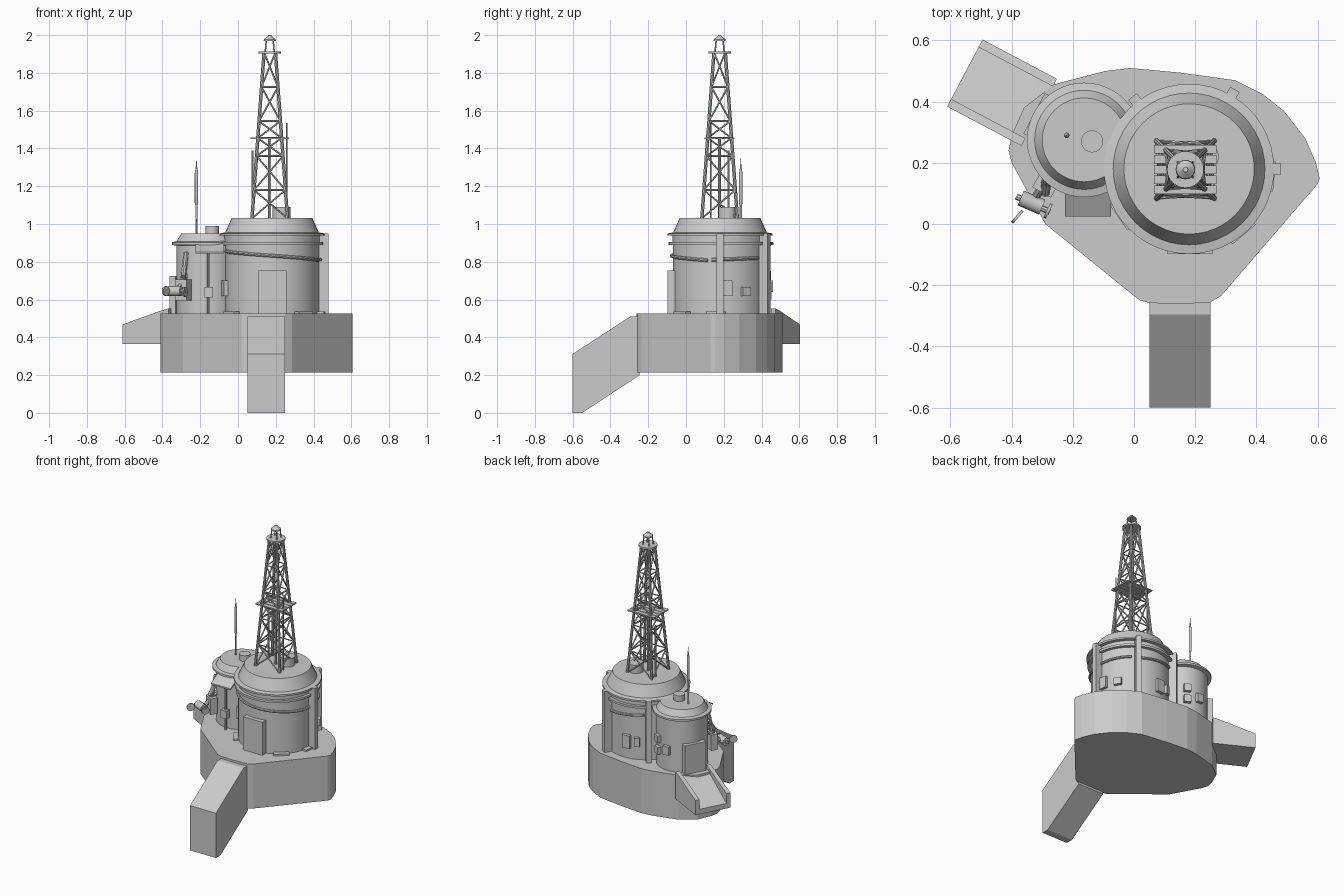
import bpy, bmesh
from math import cos, sin, pi, radians, atan2
from mathutils import Vector, Matrix

cube = bpy.data.objects.get("Cube")
if cube:
    bpy.data.objects.remove(cube)

grey = bpy.data.materials.new("plain grey")
grey.use_nodes = True
grey.diffuse_color = (0.6, 0.6, 0.6, 1)
grey.node_tree.nodes["Principled BSDF"].inputs["Base Color"].default_value = (0.6, 0.6, 0.6, 1)


def finish(name, bm, smooth=False):
    bmesh.ops.recalc_face_normals(bm, faces=bm.faces)
    mesh = bpy.data.meshes.new(name)
    bm.to_mesh(mesh)
    bm.free()
    mesh.materials.append(grey)
    ob = bpy.data.objects.new(name, mesh)
    bpy.context.collection.objects.link(ob)
    if smooth:
        bpy.ops.object.select_all(action='DESELECT')
        ob.select_set(True)
        bpy.context.view_layer.objects.active = ob
        bpy.ops.object.shade_smooth_by_angle(angle=radians(30))
    return ob


def extrude(name, pts, vec):
    bm = bmesh.new()
    face = bm.faces.new([bm.verts.new(p) for p in pts])
    res = bmesh.ops.extrude_face_region(bm, geom=[face], use_keep_orig=True)
    verts = [v for v in res["geom"] if isinstance(v, bmesh.types.BMVert)]
    bmesh.ops.translate(bm, vec=vec, verts=verts)
    return finish(name, bm)


def lathe(name, profile, x, y, segs=48):
    """Turn (radius, height) pairs about a vertical axis at x, y."""
    bm = bmesh.new()
    vs = [bm.verts.new((r, 0, z)) for r, z in profile]
    edges = [bm.edges.new(p) for p in zip(vs, vs[1:])]
    bmesh.ops.spin(bm, geom=vs + edges, cent=(0, 0, 0), axis=(0, 0, 1), angle=2 * pi, steps=segs)
    bmesh.ops.remove_doubles(bm, verts=bm.verts, dist=1e-4)
    bmesh.ops.translate(bm, vec=(x, y, 0), verts=bm.verts)
    return finish(name, bm, True)


def box(name, center, size, turn=0):
    bm = bmesh.new()
    m = Matrix.Translation(center) @ Matrix.Rotation(turn, 4, 'Z') @ Matrix.Diagonal((*size, 1))
    bmesh.ops.create_cube(bm, size=1, matrix=m)
    return finish(name, bm)


def rods(name, pairs, r, segs=8, r2=None):
    """Round bars between pairs of points, all in one object."""
    bm = bmesh.new()
    for a, b in pairs:
        a, b = Vector(a), Vector(b)
        d = b - a
        m = Matrix.Translation((a + b) / 2) @ d.to_track_quat('Z', 'Y').to_matrix().to_4x4()
        bmesh.ops.create_cone(bm, cap_ends=True, segments=segs, radius1=r,
                              radius2=r if r2 is None else r2, depth=d.length, matrix=m)
    return finish(name, bm, True)


BIG, SMALL = (0.18, 0.18), (-0.163, 0.275)
DECK = 0.525


def on_wall(name, tower, radius, deg, z0, z1, width, depth):
    """Box fixed to a tower wall, facing outward."""
    a = radians(deg)
    r = radius + depth / 2
    return box(name, (tower[0] + r * cos(a), tower[1] + r * sin(a), (z0 + z1) / 2),
               (depth, width, z1 - z0), a)


# Hull platform
outline = [(-.41, .24), (-.40, .20), (-.29, 0), (0, -.235), (.02, -.25), (.05, -.258), (.15, -.262),
           (.25, -.256), (.285, -.235), (.60, .13), (.607, .15), (.595, .2), (.56, .28), (.49, .37),
           (.42, .425), (.33, .47), (.15, .495), (-.013, .51), (-.095, .5), (-.26, .457), (-.36, .38), (-.40, .29)]
extrude("hull", [(x, y, .215) for x, y in outline], (0, 0, DECK - .215))

# Slanted front leg
leg = [(-.6, 0), (-.55, 0), (-.245, .2), (-.245, .51), (-.296, .51), (-.6, .312)]
extrude("front_leg", [(.05, y, z) for y, z in leg], (.2, 0, 0))

# Towers
lathe("large_tower", [(0, DECK), (.25, DECK), (.25, .89), (.272, .89), (.272, .905), (.252, .905),
                      (.252, .938), (.278, .938), (.278, .95), (.248, .955), (.213, 1.033), (0, 1.033)], *BIG)
lathe("small_tower", [(0, DECK), (.163, DECK), (.163, .885), (.187, .89), (.187, .903), (.162, .908),
                      (.137, .95), (0, .95)], *SMALL)
lathe("large_roof_hatch", [(0, 1.03), (.047, 1.03), (.047, 1.09), (0, 1.09)], .23, .22, 24)
lathe("small_roof_hatch", [(0, .945), (.036, .945), (.036, .99), (0, .99)], -.137, .27, 24)
lathe("mast", [(0, .94), (.006, .94), (.006, 1.1), (.009, 1.11), (.009, 1.27), (.004, 1.3), (0, 1.35)],
      -.22, .29, 12)

# Wall posts, door and boxes
for deg in (0, 60, 128):
    on_wall("wall_post", BIG, .245, deg, DECK, .95, .035, .055)
box("front_door", (.182, -.078, .64), (.148, .04, .23))
for deg, z0, z1, w in ((8, .62, .7, .06), (32, .62, .667, .05), (96, .6, .69, .055),
                       (112, .62, .68, .035), (150, .62, .7, .05), (195, .62, .7, .05)):
    on_wall("wall_box", BIG, .24, deg, z0, z1, w, .03)
for deg, z0, z1 in ((62, .62, .67), (62, .70, .75), (90, .64, .7)):
    on_wall("small_wall_box", SMALL, .155, deg, z0, z1, .045, .03)
for deg in (-50, -5, 215):
    on_wall("deck_plate", BIG, .24, deg, DECK, .537, .1, .04)

# Hoses wrapped round the large tower
for start, end, z0, z1 in ((198, 345, .855, .808), (-10, 52, .81, .82), (66, 122, .815, .84)):
    n = 20
    pts = []
    for i in range(n + 1):
        a = radians(start + (end - start) * i / n)
        pts.append((BIG[0] + .256 * cos(a), BIG[1] + .256 * sin(a), z0 + (z1 - z0) * i / n))
    rods("hose", list(zip(pts, pts[1:])), .009)

# Awning and its call post
extrude("awning", [(-.225, .13, .91), (-.225, .13, .90), (-.225, .025, .843), (-.225, .025, .853)], (.15, 0, 0))
rods("call_post", [((-.155, .085, DECK), (-.155, .085, .87))], .008)
box("call_box", (-.155, .08, .638), (.045, .035, .055))

# Side chute with sloping floor and rails
out = Vector((-.884, .467, 0))
side = Vector((.467, .884, 0))
inner = Vector((-.31, .365, 0))


def chute_part(name, offset, width, tops):
    prof = [(0, .365), (.275, .365), (.275, tops[2]), (.05, tops[1]), (0, tops[0])]
    pts = [inner + side * (offset - width / 2) + out * s + Vector((0, 0, z)) for s, z in prof]
    extrude(name, pts, side * width)


chute_part("chute_floor", 0, .2, (.525, .51, .40))
for s in (-1, 1):
    chute_part("chute_rail", s * .11, .028, (.553, .54, .468))
on_wall("chute_door", SMALL, .15, 152, DECK, .725, .15, .035)

# Side winch: bracket, leaning arm, barrel and end discs
box("winch_bracket", (-.29, .125, .65), (.07, .05, .11), radians(-30))
rods("winch_arm", [((-.275, .15, .85), (-.30, .11, .62)), ((-.27, .17, .74), (-.32, .09, .645)),
                   ((-.28, .16, .8), (-.29, .1, .72))], .014)
rods("winch_barrel", [((-.37, .085, .645), (-.30, .055, .645))], .026, 16)
rods("winch_axle", [((-.385, .09, .645), (-.275, .04, .645))], .01)
rods("winch_disc", [((-.285, .045, .64), (-.277, .041, .64)), ((-.385, .027, .645), (-.378, .021, .645))], .026, 16)

# Derrick
CX, CY = .168, .178
FOOT, HEAD = 1.03, 1.91


def corner(i, z):
    h = .094 - .064 * (z - FOOT) / (HEAD - FOOT)
    sx, sy = ((-1, -1), (1, -1), (1, 1), (-1, 1))[i % 4]
    return (CX + sx * h, CY + sy * h, z)


rods("derrick_legs", [(corner(i, FOOT), corner(i, HEAD)) for i in range(4)], .009)
levels = [FOOT, 1.18, 1.36, 1.455, 1.545, 1.725, HEAD]
braces = []
for lo, hi in zip(levels, levels[1:]):
    for i in range(4):
        braces += [(corner(i, lo), corner(i + 1, hi)), (corner(i + 1, lo), corner(i, hi)),
                   (corner(i, hi), corner(i + 1, hi))]
rods("derrick_braces", braces, .0045, 6)
for k in range(5):
    box("platform_plank", (CX, .112 + k * .033, 1.455), (.205, .028, .008))
rods("tall_pipe", [((.257, .13, 1.03), (.257, .13, 1.535))], .004)
rods("short_pipe", [((.077, .225, 1.03), (.077, .225, 1.39))], .006)
rods("drill_pipe", [((CX, CY, 1.03), (CX, CY, 1.455))], .008)

# Derrick crown
lathe("crown_disc", [(0, 1.903), (.06, 1.903), (.06, 1.914), (0, 1.914)], CX, CY, 24)
rods("crown_posts", [((CX + .024 * x, CY + .024 * y, 1.91), (CX + .018 * x, CY + .018 * y, 1.975))
                     for x in (-1, 1) for y in (-1, 1)], .004)
lathe("crown_cap", [(0, 1.97), (.032, 1.97), (.03, 1.978), (.01, 1.994), (.008, 2), (0, 2)], CX, CY, 24)
